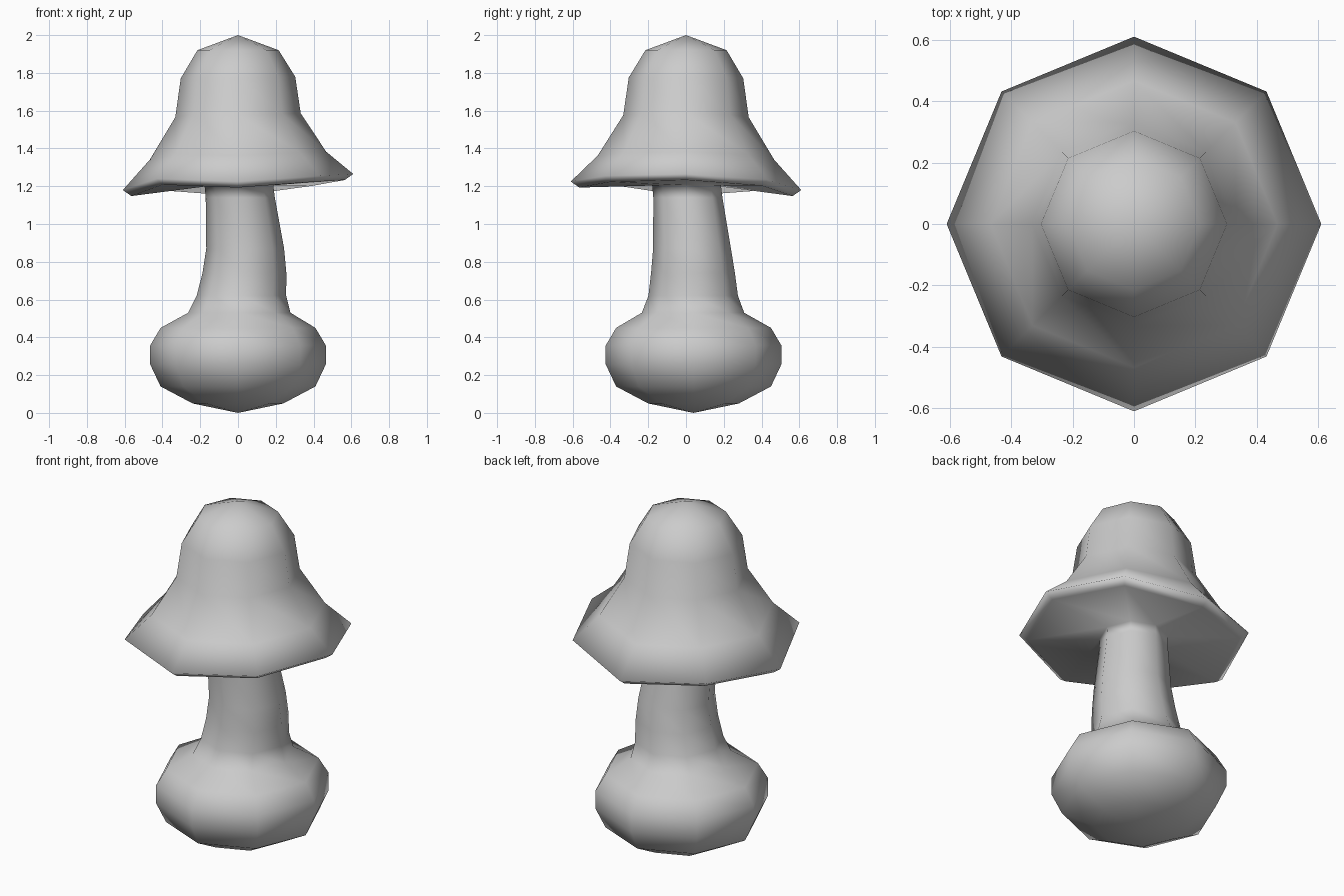
import bpy, bmesh, math

if "Cube" in bpy.data.objects:
    bpy.data.objects.remove(bpy.data.objects["Cube"])

SIDES = 8
# Uneven height of the cap rim at each 45 degree step
WAVE = [0.045, 0.015, -0.04, -0.01, -0.04, 0.02, 0.005, 0.035]

# Rings from top to bottom: radius, height, centre x, centre y, share of rim wave
CAP = [
    (0.215, 1.92, 0, 0, 0), (0.303, 1.775, 0, 0, 0.1), (0.332, 1.575, 0, 0, 0.25),
    (0.467, 1.36, 0, 0, 0.5), (0.61, 1.22, 0, 0, 1), (0.565, 1.188, 0, 0, 1),
]
STALK = [
    (0.182, 1.205, 0.005, 0.003, 0), (0.183, 1.14, 0.012, 0.01, 0),
    (0.206, 0.87, 0.038, 0.032, 0), (0.222, 0.74, 0.034, 0.037, 0),
    (0.237, 0.62, 0.018, 0.038, 0), (0.271, 0.53, 0.007, 0.037, 0),
]
BULB = [
    (0.41, 0.45, 0, 0.04, 0), (0.465, 0.357, 0, 0.04, 0), (0.465, 0.257, 0, 0.04, 0),
    (0.41, 0.14, 0, 0.04, 0), (0.24, 0.05, 0, 0.04, 0),
]


def loft(name, rings, top, bottom):
    """Join octagonal rings into one closed smooth skin with pointed ends."""
    bm = bmesh.new()
    loops = []
    for r, z, cx, cy, w in rings:
        loops.append([bm.verts.new((cx + r * math.cos(i * math.tau / SIDES),
                                    cy + r * math.sin(i * math.tau / SIDES),
                                    z + w * WAVE[i])) for i in range(SIDES)])
    a, b = bm.verts.new(top), bm.verts.new(bottom)
    for i in range(SIDES):
        j = (i + 1) % SIDES
        bm.faces.new((a, loops[0][i], loops[0][j]))
        bm.faces.new((b, loops[-1][j], loops[-1][i]))
        for up, low in zip(loops, loops[1:]):
            bm.faces.new((up[i], low[i], low[j], up[j]))
    bmesh.ops.recalc_face_normals(bm, faces=bm.faces)
    for f in bm.faces:
        f.smooth = True
    mesh = bpy.data.meshes.new(name)
    bm.to_mesh(mesh)
    bm.free()
    obj = bpy.data.objects.new(name, mesh)
    bpy.context.collection.objects.link(obj)
    return obj


# Cap, stalk and bulb are one continuous skin
loft("mushroom", CAP + STALK + BULB, (0, 0, 2.0), (0, 0.04, 0.0))
